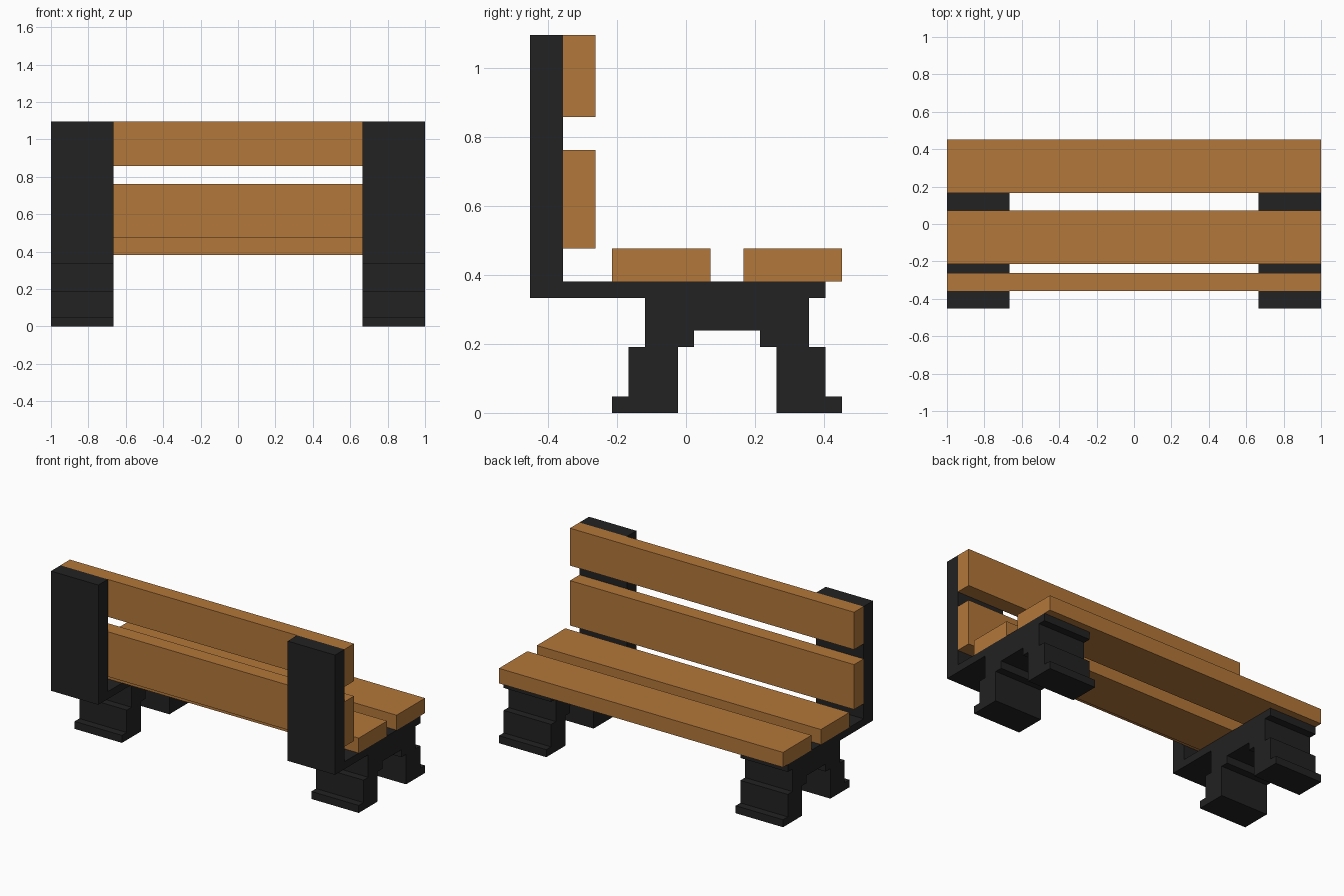
import bpy, bmesh

if "Cube" in bpy.data.objects:
    bpy.data.objects.remove(bpy.data.objects["Cube"])

U = 1 / 21  # block unit of the model


def material(name, rgb):
    m = bpy.data.materials.new(name)
    m.diffuse_color = (*rgb, 1)
    m.use_nodes = True
    m.node_tree.nodes["Principled BSDF"].inputs["Base Color"].default_value = m.diffuse_color
    return m


WOOD = material("warm wood", (0.45, 0.185, 0.042))
IRON = material("black iron", (0.016, 0.016, 0.016))


def extrude_profile(name, profile, x0, x1, mat):
    """Extrude a (y, z) outline along x, all in block units."""
    bm = bmesh.new()
    face = bm.faces.new([bm.verts.new((x0 * U, y * U, z * U)) for y, z in profile])
    res = bmesh.ops.extrude_face_region(bm, geom=[face])
    verts = [g for g in res["geom"] if isinstance(g, bmesh.types.BMVert)]
    bmesh.ops.translate(bm, verts=verts, vec=((x1 - x0) * U, 0, 0))
    bmesh.ops.recalc_face_normals(bm, faces=bm.faces)
    me = bpy.data.meshes.new(name)
    bm.to_mesh(me)
    bm.free()
    me.materials.append(mat)
    ob = bpy.data.objects.new(name, me)
    bpy.context.collection.objects.link(ob)
    return ob


# End frames: back post, seat bearer and stepped legs in one outline
frame = [(-9.5, 23), (-9.5, 7), (-2.5, 7), (-2.5, 4), (-3.5, 4), (-3.5, 1),
         (-4.5, 1), (-4.5, 0), (-0.5, 0), (-0.5, 4), (0.5, 4), (0.5, 5),
         (4.5, 5), (4.5, 4), (5.5, 4), (5.5, 0), (9.5, 0), (9.5, 1),
         (8.5, 1), (8.5, 4), (7.5, 4), (7.5, 7), (8.5, 7), (8.5, 8),
         (-7.5, 8), (-7.5, 23)]
for side, x0 in (("left", -21), ("right", 14)):
    extrude_profile(side + "_frame", frame, x0, x0 + 7, IRON)

# Wooden slats spanning the full width: y0, y1, z0, z1
slats = {
    "upper_back_slat": (-7.5, -5.5, 18, 23),
    "lower_back_slat": (-7.5, -5.5, 10, 16),
    "inner_seat_slat": (-4.5, 1.5, 8, 10),
    "outer_seat_slat": (3.5, 9.5, 8, 10),
}
for name, (y0, y1, z0, z1) in slats.items():
    extrude_profile(name, [(y0, z0), (y1, z0), (y1, z1), (y0, z1)], -21, 21, WOOD)
